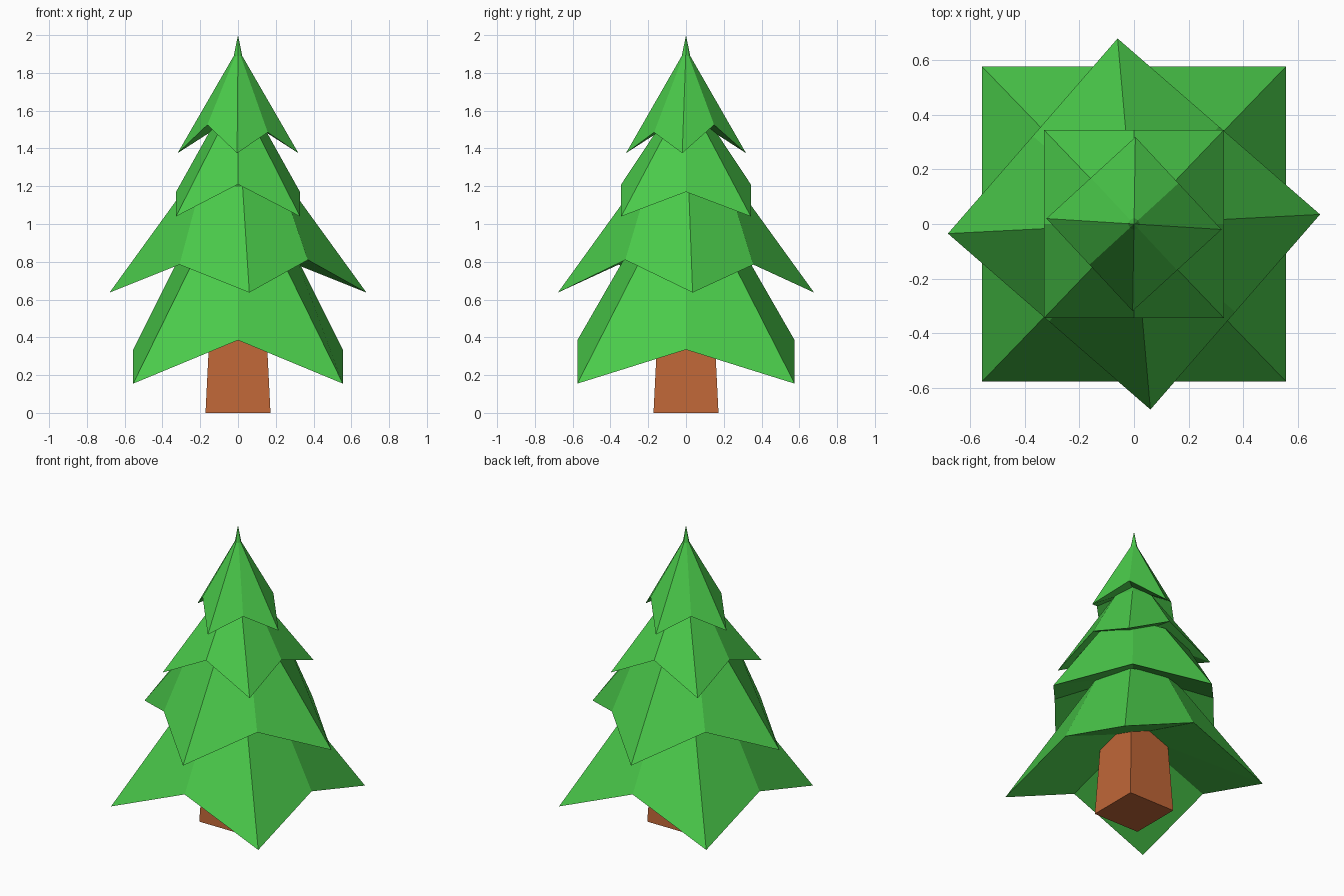
import bpy
import bmesh
from mathutils import Vector

cube = bpy.data.objects.get("Cube")
if cube:
    bpy.data.objects.remove(cube, do_unlink=True)


def make_material(name, color):
    mat = bpy.data.materials.new(name)
    mat.use_nodes = True
    mat.diffuse_color = color
    mat.node_tree.nodes["Principled BSDF"].inputs["Base Color"].default_value = color
    return mat


def add_object(name, bm, mat):
    bmesh.ops.recalc_face_normals(bm, faces=bm.faces)
    mesh = bpy.data.meshes.new(name)
    bm.to_mesh(mesh)
    bm.free()
    mesh.materials.append(mat)
    obj = bpy.data.objects.new(name, mesh)
    bpy.context.collection.objects.link(obj)


def add_tier(name, tips, tip_z, notch_z, ring_z, ring_scale, apex_z, under_z):
    """Four drooping tips with raised notches between, tapering to a point."""
    a, b = (Vector(t) for t in tips)
    half = [(a, tip_z), ((a + b) / 2, notch_z[0]),
            (b, tip_z), ((b - a) / 2, notch_z[1])]
    # The second half is the first turned by half a circle
    outline = half + [(-p, z) for p, z in half]
    bm = bmesh.new()
    rim = [bm.verts.new((p.x, p.y, z)) for p, z in outline]
    ring = []
    for i, (p, z) in enumerate(outline):
        s = ring_scale[i % 2]
        ring.append(bm.verts.new((p.x * s, p.y * s, ring_z)))
    apex = bm.verts.new((0, 0, apex_z))
    hollow = bm.verts.new((0, 0, under_z))
    for i in range(len(rim)):
        j = (i + 1) % len(rim)
        bm.faces.new((rim[i], rim[j], ring[j], ring[i]))
        bm.faces.new((ring[i], ring[j], apex))
        bm.faces.new((rim[j], rim[i], hollow))
    add_object(name, bm, green)


green = make_material("leaf green", (0.069, 0.59, 0.069, 1))
brown = make_material("bark brown", (0.52, 0.133, 0.038, 1))

# Tapered square trunk
bm = bmesh.new()
bmesh.ops.create_cube(bm, size=1)
for v in bm.verts:
    top = v.co.z > 0
    width = 0.214 if top else 0.344
    v.co = (v.co.x * width, v.co.y * width, 1.3 if top else 0)
add_object("trunk", bm, brown)

# Foliage tiers from the ground up
add_tier("bottom_branches", [(0.555, -0.575), (0.555, 0.575)], 0.155,
         (0.335, 0.385), 0.85, (0.385, 0.535), 0.95, 0.56)
add_tier("lower_branches", [(0.06, -0.678), (0.68, 0.035)], 0.637,
         (0.81, 0.785), 1.2, (0.4, 0.64), 1.3, 0.98)
add_tier("upper_branches", [(0.328, -0.343), (0.328, 0.343)], 1.04,
         (1.17, 1.21), 1.5, (0.29, 0.44), 1.65, 1.27)
add_tier("top_branches", [(-0.005, -0.318), (0.32, -0.02)], 1.375,
         (1.485, 1.525), 1.89, (0.07, 0.09), 2.0, 1.58)
